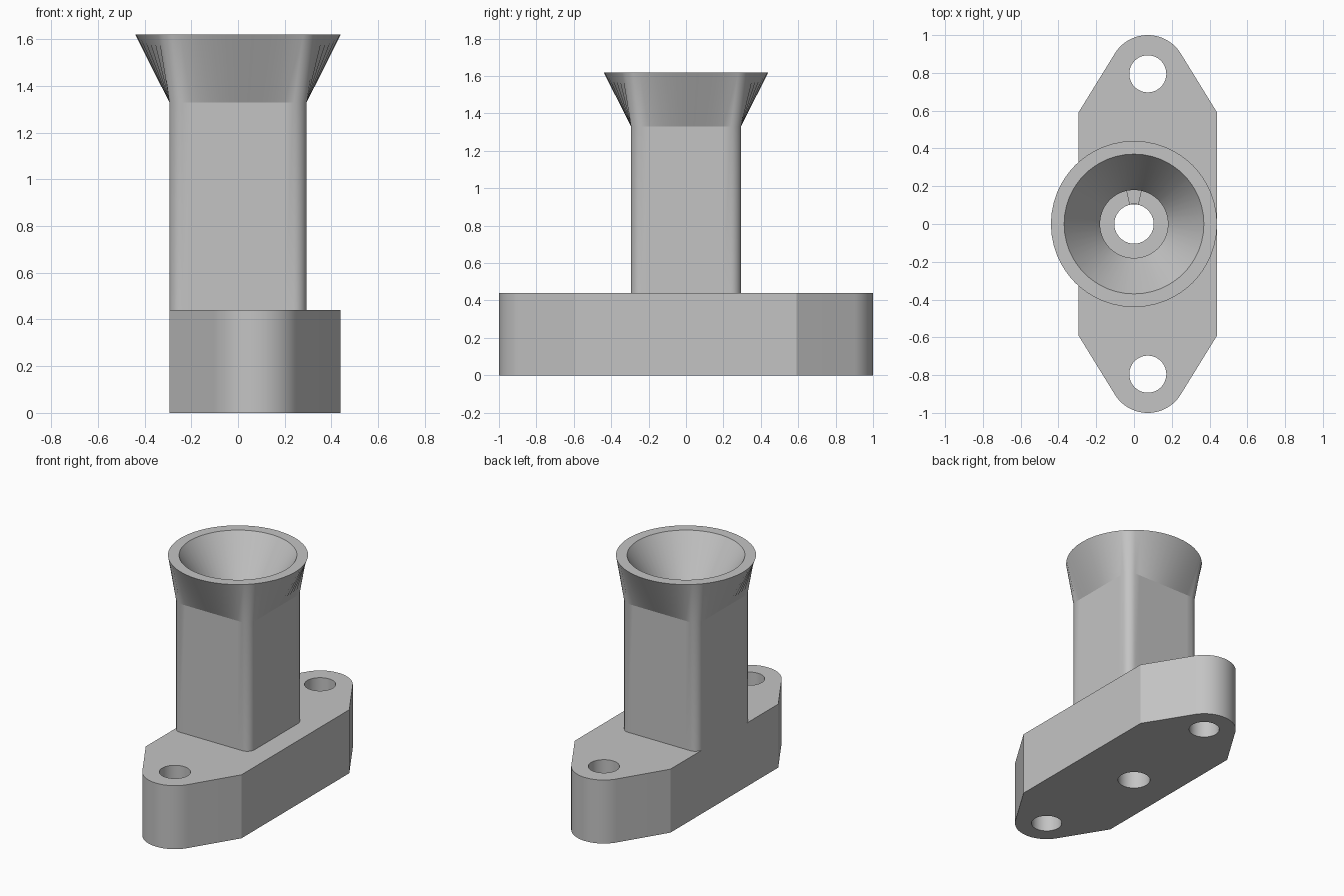
import bpy, bmesh
from math import sin, cos, pi, radians, atan2, tan

if "Cube" in bpy.data.objects:
    bpy.data.objects.remove(bpy.data.objects["Cube"], do_unlink=True)

grey = bpy.data.materials.new("plain grey")
grey.use_nodes = True
colour = (0.55, 0.55, 0.55, 1)
grey.diffuse_color = colour
grey.node_tree.nodes["Principled BSDF"].inputs["Base Color"].default_value = colour

PLATE_TOP, NECK, RIM = 0.44, 1.33, 1.62
HALF = 0.294           # half width of the square column
SHIFT = 0.073          # plate centre in x
EAR_Y, EAR_R = 0.795, 0.205


def finish(name, bm, angle=20):
    bmesh.ops.recalc_face_normals(bm, faces=bm.faces)
    mesh = bpy.data.meshes.new(name)
    bm.to_mesh(mesh)
    bm.free()
    mesh.materials.append(grey)
    obj = bpy.data.objects.new(name, mesh)
    bpy.context.collection.objects.link(obj)
    smooth(obj, angle)
    return obj


def smooth(obj, angle=20):
    bpy.ops.object.select_all(action="DESELECT")
    obj.select_set(True)
    bpy.context.view_layer.objects.active = obj
    bpy.ops.object.shade_smooth_by_angle(angle=radians(angle))


def prism(name, points, z0, z1):
    bm = bmesh.new()
    face = bm.faces.new([bm.verts.new((x, y, z0)) for x, y in points])
    top = bmesh.ops.extrude_face_region(bm, geom=[face])["geom"]
    bmesh.ops.translate(bm, vec=(0, 0, z1 - z0),
                        verts=[v for v in top if isinstance(v, bmesh.types.BMVert)])
    return finish(name, bm)


def arc(cx, cy, r, start, end, n):
    return [(cx + r * cos(radians(start + (end - start) * i / n)),
             cy + r * sin(radians(start + (end - start) * i / n))) for i in range(n + 1)]


# Mounting plate: straight sides tapering to rounded ears
right, left = 0.44, 2 * SHIFT - 0.44
side_y, tangent = 0.59, 31
outline = [(right, -side_y), (right, side_y)]
outline += arc(SHIFT, EAR_Y, EAR_R, tangent, 180 - tangent, 32)
outline += [(left, side_y), (left, -side_y)]
outline += arc(SHIFT, -EAR_Y, EAR_R, 180 + tangent, 360 - tangent, 32)
plate = prism("mounting_plate", outline, 0, PLATE_TOP)

# Bolt holes and central shaft hole
for x, y, r in ((SHIFT, EAR_Y, 0.098), (SHIFT, -EAR_Y, 0.098), (0, 0, 0.104)):
    cutter = prism("hole_cutter", arc(x, y, r, 0, 360, 64)[:-1], -0.1, PLATE_TOP + 0.1)
    cutter.hide_render = True
    cut = plate.modifiers.new("hole", "BOOLEAN")
    cut.operation, cut.solver, cut.object = "DIFFERENCE", "EXACT", cutter
    bpy.context.view_layer.objects.active = plate
    bpy.ops.object.modifier_apply(modifier=cut.name)
    bpy.data.objects.remove(cutter, do_unlink=True)
smooth(plate)

# Rounded square section, with matching angles for the flare into a circle
corner = 0.055
c = HALF - corner
square = []
for k, (sx, sy) in enumerate(((1, 1), (-1, 1), (-1, -1), (1, -1))):
    square += arc(sx * c, sy * c, corner, 90 * k, 90 * k + 90, 8)
    ax, ay = square[-1]
    bx, by = ((-ay, ax), (-ay, ax), (-ay, ax), (-ay, ax))[k]
    # Points along the flat side up to the next corner
    nx, ny = ((-c, HALF), (-HALF, -c), (c, -HALF), (HALF, c))[k]
    square += [(ax + (nx - ax) * i / 12, ay + (ny - ay) * i / 12) for i in range(1, 12)]
angles = [atan2(y, x) for x, y in square]


def circle(r):
    return [(r * cos(a), r * sin(a)) for a in angles]


# Column with flared mouth, inner funnel and bore, as one closed loft
sections = [(square, PLATE_TOP), (square, NECK), (circle(0.44), RIM),
            (circle(0.37), RIM), (circle(0.18), NECK), (circle(0.18), PLATE_TOP)]
bm = bmesh.new()
rings = [[bm.verts.new((x, y, z)) for x, y in pts] for pts, z in sections]
n = len(square)
for a, b in zip(rings, rings[1:] + rings[:1]):
    for i in range(n):
        j = (i + 1) % n
        bm.faces.new((a[i], a[j], b[j], b[i]))
column = finish("flared_column", bm)

# Small locating key on the ledge inside the bore
key = arc(0, 0, 0.182, 77, 103, 6) + arc(0, 0, 0.106, 103, 77, 6)
prism("locating_key", key, PLATE_TOP - 0.01, PLATE_TOP + 0.08)
